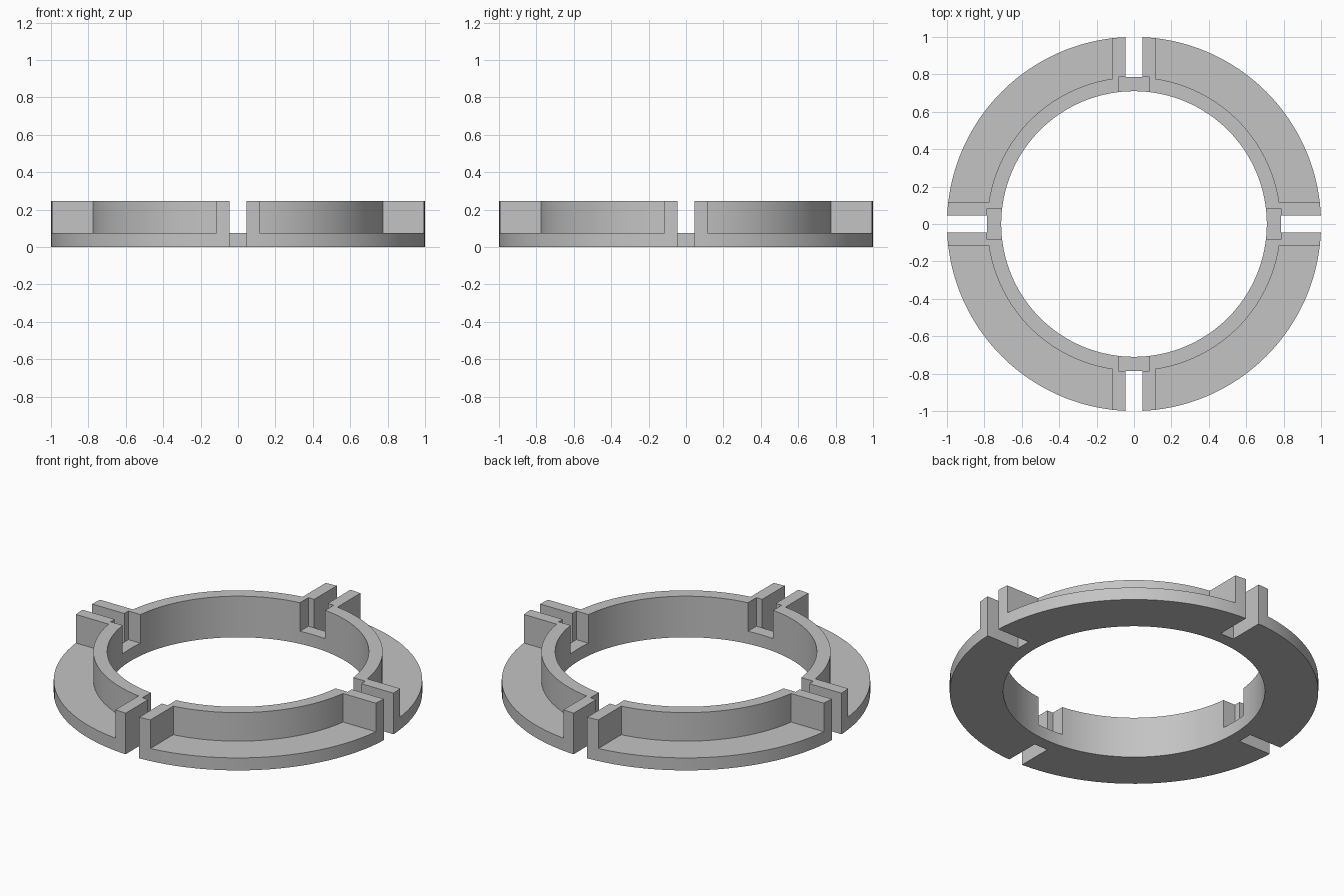
import bpy
import bmesh
from math import asin, cos, sin, pi, radians

cube = bpy.data.objects.get("Cube")
if cube:
    bpy.data.objects.remove(cube, do_unlink=True)

# Main dimensions
R_IN, R_WALL, R_OUT = 0.71, 0.785, 1.0
SLOT, NOTCH, RIB = 0.045, 0.084, 0.115   # half widths
Z_FLANGE, Z_TOP = 0.075, 0.246
STEPS = 36


def arc(r, a, b, n=STEPS):
    return [(r * cos(a + (b - a) * i / n), r * sin(a + (b - a) * i / n))
            for i in range(n + 1)]


def inset(w, r):
    """Angle at which a circle of radius r is w away from an axis."""
    return asin(w / r)


def quarter_arc(r, w, n=STEPS):
    return arc(r, inset(w, r), pi / 2 - inset(w, r), n)


# Wall segment with a rib on each end
inner = quarter_arc(R_IN, NOTCH)
wall = quarter_arc(R_WALL, RIB)
s_out, r_out = inset(SLOT, R_OUT), inset(RIB, R_OUT)
upper_tip = arc(R_OUT, pi / 2 - s_out, pi / 2 - r_out, 2)
lower_tip = arc(R_OUT, r_out, s_out, 2)
wall_outline = (inner + [(NOTCH, R_WALL), (SLOT, R_WALL)] + upper_tip
                + wall[::-1] + lower_tip + [(R_WALL, SLOT), (R_WALL, NOTCH)])

# Low flange between two ribs
flange_outline = wall + quarter_arc(R_OUT, RIB)[::-1]

# Low floor of the notch that bridges two wall segments
n_in = inset(NOTCH, R_IN)
notch_outline = arc(R_IN, pi / 2 + n_in, pi / 2 - n_in, 8) + [
    (x, R_WALL) for x in (NOTCH, SLOT, -SLOT, -NOTCH)]

# Stack blocks; a face shared by two blocks is internal and cancels out
faces = {}


def toggle(points):
    points = [tuple(round(c, 5) + 0.0 for c in p) for p in points]
    key = frozenset(points)
    if key in faces:
        del faces[key]
    else:
        faces[key] = points


def add_block(outline, z0, z1):
    toggle([(x, y, z0) for x, y in outline])
    toggle([(x, y, z1) for x, y in outline])
    for (ax, ay), (bx, by) in zip(outline, outline[1:] + outline[:1]):
        toggle([(ax, ay, z0), (bx, by, z0), (bx, by, z1), (ax, ay, z1)])


def quarter_turn(outline):
    return [(-y, x) for x, y in outline]


for _ in range(4):
    for outline in (wall_outline, flange_outline, notch_outline):
        add_block(outline, 0, Z_FLANGE)
    add_block(wall_outline, Z_FLANGE, Z_TOP)
    wall_outline, flange_outline, notch_outline = map(
        quarter_turn, (wall_outline, flange_outline, notch_outline))

bm = bmesh.new()
verts = {}
for points in faces.values():
    for p in points:
        if p not in verts:
            verts[p] = bm.verts.new(p)
    bm.faces.new([verts[p] for p in points])
bmesh.ops.remove_doubles(bm, verts=bm.verts[:], dist=0.0001)
bmesh.ops.recalc_face_normals(bm, faces=bm.faces[:])

mesh = bpy.data.meshes.new("slotted_ring")
bm.to_mesh(mesh)
bm.free()
ring = bpy.data.objects.new("slotted_ring", mesh)
bpy.context.collection.objects.link(ring)

# Plain grey finish
grey = bpy.data.materials.new("plain_grey")
grey.use_nodes = True
colour = (0.55, 0.55, 0.55, 1)
grey.diffuse_color = colour
grey.node_tree.nodes["Principled BSDF"].inputs["Base Color"].default_value = colour
mesh.materials.append(grey)

bpy.ops.object.select_all(action="DESELECT")
ring.select_set(True)
bpy.context.view_layer.objects.active = ring
bpy.ops.object.shade_smooth_by_angle(angle=radians(30))
